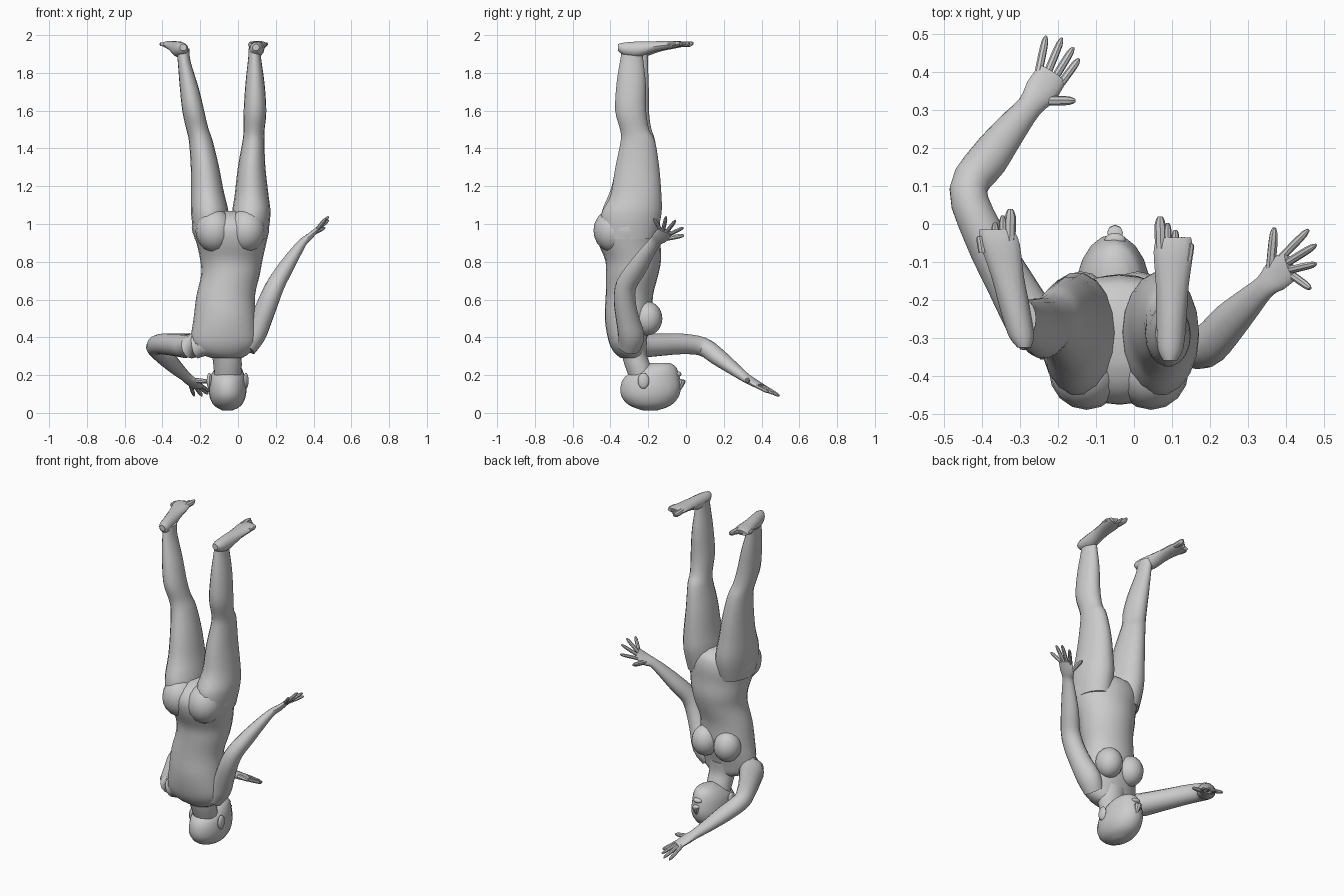
import bpy, bmesh, math
from mathutils import Vector as V

X, Y, Z = V((1, 0, 0)), V((0, 1, 0)), V((0, 0, 1))


def loft(name, st, ref=X, axis=None, seg=18, sub=3):
    """Skin elliptical rings along stations (x, y, z, r1, r2); r1 lies along ref."""
    def spline(a, b, c, d, t):
        return 0.5 * (2*b + (c - a)*t + (2*a - 5*b + 4*c - d)*t*t + (3*b - a - 3*c + d)*t**3)
    rows, n = [], len(st)
    for i in range(n - 1):
        q = [st[max(0, min(n - 1, i + k))] for k in (-1, 0, 1, 2)]
        for s in range(sub):
            rows.append([spline(*v, s / sub) for v in zip(*q)])
    rows.append(list(st[-1]))
    bm, rings = bmesh.new(), []
    for i, r in enumerate(rows):
        t = axis or (V(rows[min(i + 1, len(rows) - 1)][:3]) - V(rows[max(i - 1, 0)][:3])).normalized()
        u = (ref - t * ref.dot(t)).normalized()
        w = t.cross(u)
        rings.append([bm.verts.new(V(r[:3]) + u * r[3] * math.cos(a) + w * r[4] * math.sin(a))
                      for a in (2 * math.pi * k / seg for k in range(seg))])
    for a, b in zip(rings, rings[1:]):
        for k in range(seg):
            bm.faces.new((a[k], a[k-1], b[k-1], b[k]))
    bm.faces.new(rings[0])
    bm.faces.new(rings[-1])
    return finish(name, bm)


def ball(name, loc, r):
    bm = bmesh.new()
    bmesh.ops.create_uvsphere(bm, u_segments=16, v_segments=10, radius=1)
    for v in bm.verts:
        v.co = V(loc) + V(a * b for a, b in zip(v.co, r))
    return finish(name, bm)


def finish(name, bm):
    bmesh.ops.recalc_face_normals(bm, faces=bm.faces)
    me = bpy.data.meshes.new(name)
    bm.to_mesh(me)
    bm.free()
    ob = bpy.data.objects.new(name, me)
    bpy.context.collection.objects.link(ob)
    bpy.context.view_layer.objects.active = ob
    ob.select_set(True)
    return ob


# torso, shoulders at the bottom and hips on top
loft("torso", [(-.06, -.29, .29, .08, .055), (-.075, -.30, .32, .14, .08),
               (-.075, -.31, .38, .175, .10), (-.07, -.305, .50, .165, .125),
               (-.065, -.30, .62, .155, .125), (-.04, -.285, .73, .155, .138),
               (-.035, -.28, .81, .165, .148), (-.035, -.30, .90, .185, .165),
               (-.04, -.305, .98, .205, .17), (-.04, -.295, 1.04, .18, .14),
               (-.04, -.285, 1.07, .10, .08)], axis=Z, seg=24)
for s in (-1, 1):
    ball("breast", (-.065 + s * .075, -.205, .50), (.078, .08, .09))
    ball("buttock", (-.04 + s * .085, -.385, .965), (.10, .105, .115))

# neck and head
loft("neck", [(-.065, -.29, .38, .10, .085), (-.06, -.275, .31, .08, .068),
              (-.055, -.255, .25, .075, .07), (-.055, -.225, .17, .07, .07)], axis=Z)
loft("head", [(-.055, -.19, .012, .025, .035), (-.055, -.19, .037, .070, .105),
              (-.055, -.19, .08, .094, .148), (-.055, -.187, .13, .10, .16),
              (-.055, -.182, .18, .094, .150), (-.053, -.165, .215, .082, .125),
              (-.05, -.145, .245, .062, .09), (-.05, -.135, .265, .032, .05)], axis=Z, seg=20)
loft("nose", [(-.05, -.04, .12, .01, .012), (-.05, -.026, .155, .017, .02),
              (-.05, -.024, .172, .021, .02), (-.05, -.04, .18, .01, .008)], axis=Z, seg=8)
ball("lips", (-.05, -.042, .205), (.028, .018, .014))
for s in (-1, 1):
    ball("ear", (-.055 + s * .097, -.225, .17), (.014, .03, .042))

# legs, thigh to ankle
loft("leg_right", [(.065, -.30, .92, .09, .14), (.07, -.29, 1.05, .102, .162),
                   (.072, -.265, 1.15, .09, .137), (.072, -.258, 1.30, .073, .118),
                   (.082, -.255, 1.44, .058, .092), (.085, -.272, 1.50, .056, .078),
                   (.09, -.293, 1.60, .06, .083), (.09, -.29, 1.75, .050, .078),
                   (.088, -.287, 1.88, .034, .060), (.09, -.285, 1.93, .034, .055)], axis=Z)
loft("leg_left", [(-.14, -.30, .92, .09, .14), (-.148, -.29, 1.05, .10, .162),
                  (-.163, -.268, 1.18, .086, .133), (-.175, -.258, 1.30, .075, .115),
                  (-.197, -.25, 1.44, .063, .088), (-.217, -.26, 1.51, .059, .076),
                  (-.237, -.275, 1.60, .058, .08), (-.258, -.27, 1.72, .050, .074),
                  (-.285, -.258, 1.86, .034, .057), (-.292, -.25, 1.93, .034, .052)], axis=Z)


# feet with toes, soles upward; side is the little-toe side
def foot(tag, heel, ball_pt, side):
    (hx, hy), (bx, by) = heel, ball_pt
    f = lambda t: (hx + (bx - hx) * t, hy + (by - hy) * t)
    loft("foot_" + tag, [(*f(0), 1.935, .018, .018), (*f(.1), 1.927, .034, .034),
                         (*f(.32), 1.925, .040, .042), (*f(.6), 1.94, .043, .028),
                         (*f(.88), 1.95, .052, .02), (*f(1), 1.952, .045, .014)], axis=Y, seg=14)
    for k in range(5):
        x0, x1 = bx + side * (-.034 + .018 * k), bx + side * (-.036 + .020 * k)
        r, ln = (.015 if k == 0 else .010), .055 - .010 * k
        y0 = by - .008 * k
        loft("toe_" + tag, [(x0, y0 - .03, 1.952, r, r), (x1, y0 + ln * .6, 1.952, r, r),
                            (x1, y0 + ln, 1.957, r * .4, r * .4)], axis=Y, seg=8, sub=2)


foot("right", (.095, -.36), (.105, -.035), 1)
foot("left", (-.290, -.325), (-.362, -.015), -1)


# arms running into a flat palm, then five fingers
def arm(tag, st, ref, knuckle, tips, thumb_base):
    ref = V(ref).normalized()
    loft("arm_" + tag, st, ref=ref, seg=16)
    for k, tip in enumerate(tips):
        b = V(knuckle) + ref * (.033 - .022 * k)
        finger("finger_" + tag, b, V(tip), .0105)
    finger("thumb_" + tag, V(thumb_base[0]), V(thumb_base[1]), .013)


def finger(name, a, b, r):
    m = a.lerp(b, .85)
    loft(name, [(*a, r, r), (*a.lerp(b, .5), r, r), (*m, r * .85, r * .85),
                (*b, r * .35, r * .35)], ref=V((.3, -.5, .6)), seg=8, sub=2)


arm("left", [(-.17, -.31, .37, .07, .06), (-.25, -.28, .355, .072, .066),
             (-.33, -.15, .36, .062, .060), (-.40, -.02, .365, .054, .055),
             (-.437, .09, .35, .050, .050), (-.385, .17, .295, .053, .045),
             (-.325, .25, .235, .043, .034), (-.275, .31, .19, .034, .025),
             (-.245, .35, .165, .044, .020), (-.215, .395, .14, .042, .015)],
    (-1, .45, .1), (-.222, .385, .145),
    [(-.232, .495, .09), (-.19, .49, .09), (-.16, .465, .10), (-.145, .435, .11)],
    ((-.25, .325, .175), (-.155, .325, .165)))
arm("right", [(.04, -.30, .35, .06, .06), (.085, -.29, .41, .07, .06),
              (.125, -.31, .50, .062, .056), (.165, -.325, .60, .058, .053),
              (.20, -.315, .68, .056, .048), (.25, -.26, .765, .053, .042),
              (.305, -.205, .85, .041, .031), (.345, -.165, .905, .033, .022),
              (.375, -.135, .93, .045, .018), (.412, -.11, .965, .042, .013)],
    (-.1, .155, -.09), (.405, -.113, .96),
    [(.46, -.015, .98), (.48, -.055, 1.02), (.48, -.105, 1.04), (.465, -.17, 1.03)],
    ((.36, -.12, .92), (.37, -.01, .94)))

bpy.ops.object.shade_smooth_by_angle(angle=math.radians(35))
